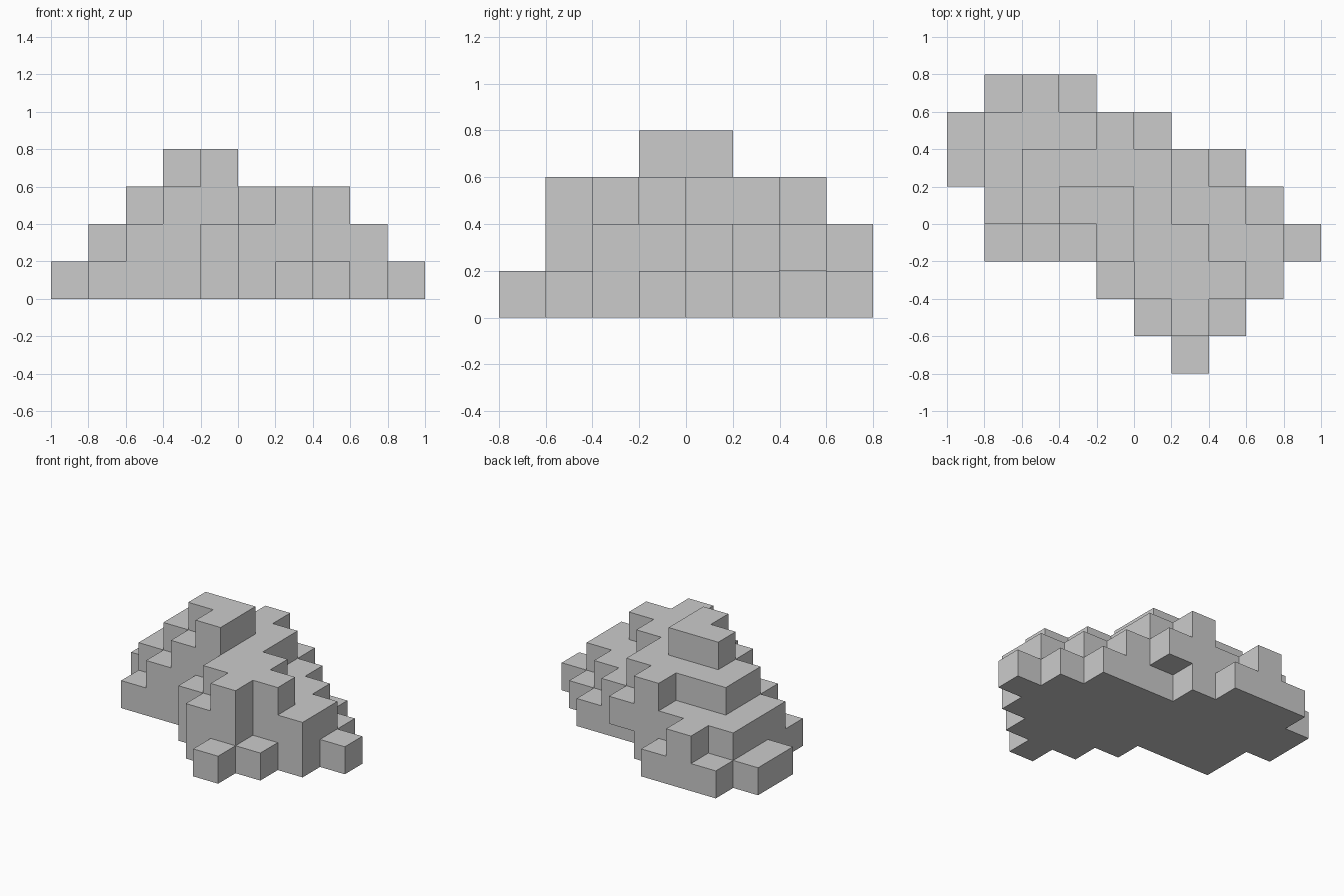
import bpy, bmesh
from mathutils import Vector

if "Cube" in bpy.data.objects:
    bpy.data.objects.remove(bpy.data.objects["Cube"])

CELL = 0.2
# Stack height of every grid cell, front row first, left to right ("." = empty)
ROWS = [
    "......1...",
    ".....231..",
    "....23332.",
    ".123433221",
    ".23443221.",
    "12333321..",
    "122232....",
    ".121......",
]
OVERHANGS = {(5, 6, 0)}  # cell missing under the rear ledge

solid = {(i, j, k)
         for j, row in enumerate(ROWS)
         for i, c in enumerate(row) if c != "."
         for k in range(int(c))} - OVERHANGS


def add_face(bm, cell, axis, sign):
    """Add one side of a cell, wound so it faces outwards."""
    u, v = (axis + 1) % 3, (axis + 2) % 3
    corners = [(0, 0), (1, 0), (1, 1), (0, 1)]
    verts = []
    for a, b in corners[::sign]:
        p = Vector(cell)
        p[axis] += sign > 0
        p[u] += a
        p[v] += b
        verts.append(bm.verts.new((p - Vector((5, 4, 0))) * CELL))
    bm.faces.new(verts)


# Stepped mound: only the exposed sides of the cells
bm = bmesh.new()
for cell in sorted(solid):
    for axis in range(3):
        for sign in (1, -1):
            neighbour = list(cell)
            neighbour[axis] += sign
            if tuple(neighbour) not in solid:
                add_face(bm, cell, axis, sign)
bmesh.ops.remove_doubles(bm, verts=bm.verts, dist=0.001)

mesh = bpy.data.meshes.new("stepped_mound")
bm.to_mesh(mesh)
bm.free()
bpy.context.collection.objects.link(bpy.data.objects.new("stepped_mound", mesh))
